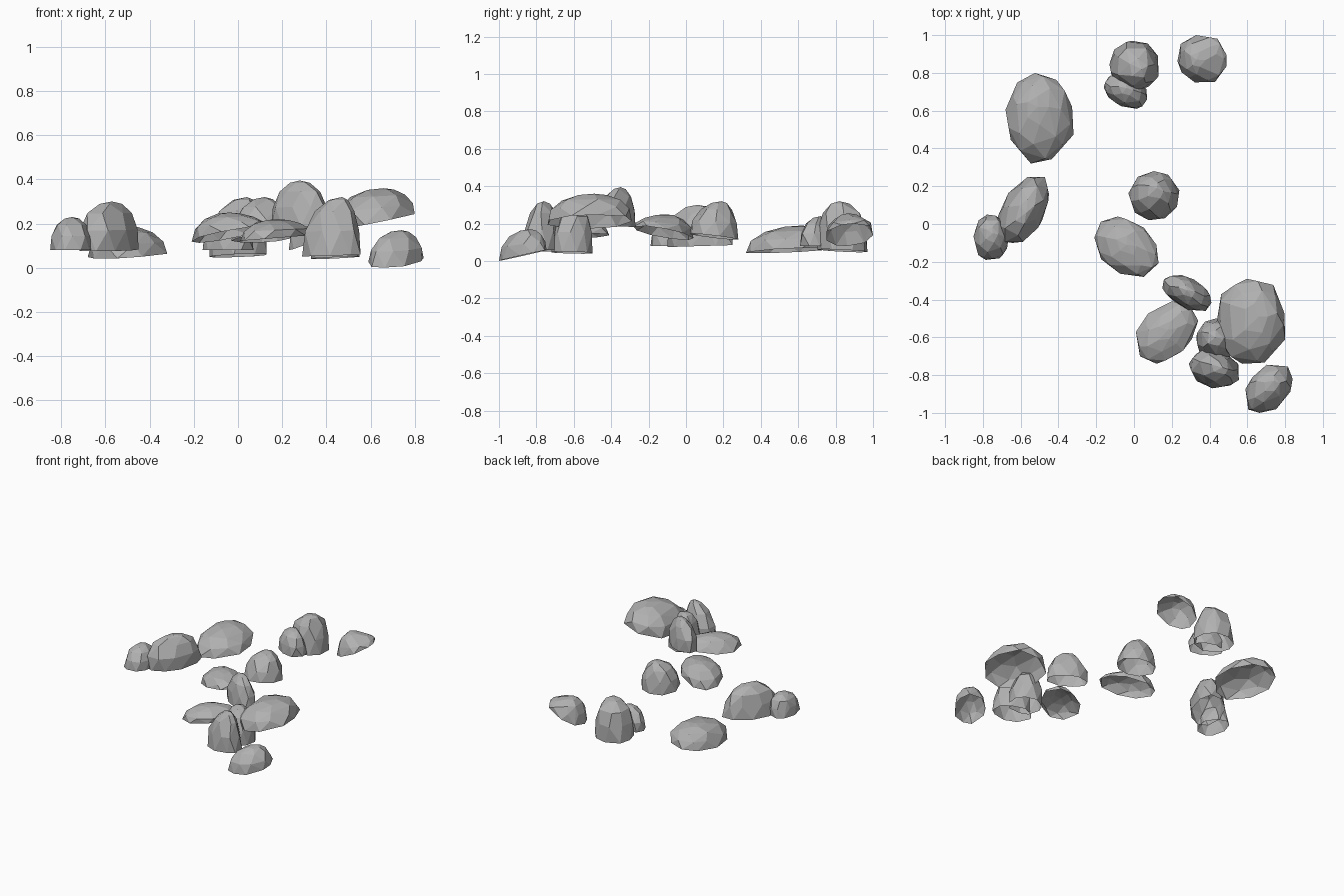
import bpy, bmesh, math, random

if "Cube" in bpy.data.objects:
    bpy.data.objects.remove(bpy.data.objects["Cube"])

random.seed(7)

grey = bpy.data.materials.new("stone_grey")
grey.diffuse_color = (0.44, 0.44, 0.44, 1)
grey.use_nodes = True
grey.node_tree.nodes["Principled BSDF"].inputs["Base Color"].default_value = grey.diffuse_color


def unit_ring(sides, phase, diag):
    """Irregular ring stretched to fill -1..1 on both axes; diag slants it."""
    pts = []
    for i in range(sides):
        a = phase + math.tau * (i + random.uniform(-0.2, 0.2)) / sides
        r = random.uniform(0.95, 1.05)
        pts.append((r * (math.cos(a) + diag * math.sin(a)),
                    r * (math.sin(a) + diag * math.cos(a))))

    def fit(vals):
        lo, hi = min(vals), max(vals)
        return [2 * (v - lo) / (hi - lo) - 1 for v in vals]
    return list(zip(fit([p[0] for p in pts]), fit([p[1] for p in pts])))


def rock(name, xs, ys, base, tilt, apex, full=2.2, diag=0.0, sides=9):
    """Faceted open-bottomed dome on a tilted base plane."""
    cx, cy = sum(xs) / 2, sum(ys) / 2
    rx, ry = (xs[1] - xs[0]) / 2, (ys[1] - ys[0]) / 2
    bm = bmesh.new()
    base_verts = set()
    for k, t in enumerate((0, 0.42, 0.76, 0.95)):
        r = math.sqrt(1 - t ** full)
        n = sides if k < 2 else sides - 2 * (k - 1)
        for u, v in unit_ring(n, k * math.pi / sides + 0.3, diag):
            dx, dy = u * rx * r, v * ry * r
            # the ring drifts towards the apex, staying inside the footprint
            drift = t * (1 - r * 0.9)
            x = cx + dx + (apex[0] - cx) * drift
            y = cy + dy + (apex[1] - cy) * drift
            floor = base + tilt[0] * (x - cx) + tilt[1] * (y - cy)
            vert = bm.verts.new((x, y, floor + (apex[2] - floor) * t))
            if k == 0:
                base_verts.add(vert)
    bm.verts.new(apex)
    bmesh.ops.convex_hull(bm, input=bm.verts[:])
    # open the underside
    under = [f for f in bm.faces if all(v in base_verts for v in f.verts)]
    bmesh.ops.delete(bm, geom=under, context='FACES')
    loose = [v for v in bm.verts if not v.link_faces]
    bmesh.ops.delete(bm, geom=loose, context='VERTS')
    bmesh.ops.dissolve_limit(bm, angle_limit=math.radians(6),
                             verts=bm.verts[:], edges=bm.edges[:])
    bmesh.ops.recalc_face_normals(bm, faces=bm.faces[:])
    if sum(f.normal.z * f.calc_area() for f in bm.faces) < 0:
        bmesh.ops.reverse_faces(bm, faces=bm.faces[:])
    mesh = bpy.data.meshes.new(name)
    bm.to_mesh(mesh)
    bm.free()
    mesh.materials.append(grey)
    bpy.context.collection.objects.link(bpy.data.objects.new(name, mesh))


# back group
rock("back_wide_rock", (-0.68, -0.32), (0.32, 0.80), 0.057, (0.06, 0.05),
     (-0.51, 0.62, 0.19), 2.0)
rock("back_tall_rock", (-0.13, 0.13), (0.70, 0.97), 0.055, (0.04, -0.05),
     (0.04, 0.82, 0.32), 2.8)
rock("back_small_rock", (-0.16, 0.07), (0.61, 0.79), 0.08, (0, 0),
     (-0.04, 0.72, 0.24), 2.5, -0.15)
rock("back_leaning_rock", (0.23, 0.49), (0.75, 1.0), 0.14, (0.45, 0.1),
     (0.33, 0.87, 0.255), 2.0)

# left pair
rock("left_tall_rock", (-0.72, -0.45), (-0.10, 0.25), 0.08, (0, 0.03),
     (-0.57, 0.06, 0.30), 3.0, 0.25)
rock("left_small_rock", (-0.85, -0.66), (-0.19, 0.05), 0.08, (0, 0),
     (-0.75, -0.05, 0.23), 2.5)

# middle pair
rock("middle_pointed_rock", (-0.03, 0.24), (0.02, 0.28), 0.13, (0.05, -0.12),
     (0.12, 0.19, 0.32), 2.0)
rock("middle_flat_rock", (-0.21, 0.13), (-0.28, 0.04), 0.15, (0.15, -0.13),
     (-0.04, -0.11, 0.25), 2.0, -0.15)

# front group
rock("front_upper_rock", (0.15, 0.41), (-0.46, -0.27), 0.185, (0, -0.03),
     (0.28, -0.35, 0.395), 2.5, -0.25)
rock("front_flat_rock", (0.01, 0.34), (-0.74, -0.41), 0.135, (0.08, 0.0),
     (0.18, -0.56, 0.22), 1.9, 0.2)
rock("front_wide_rock", (0.44, 0.80), (-0.74, -0.29), 0.21, (0.2, 0.03),
     (0.66, -0.49, 0.36), 2.4)
rock("front_column_rock", (0.33, 0.55), (-0.72, -0.50), 0.045, (0.05, -0.03),
     (0.43, -0.60, 0.30), 3.0)
rock("front_tall_rock", (0.29, 0.555), (-0.87, -0.66), 0.055, (0.03, 0),
     (0.47, -0.76, 0.32), 2.2, -0.1)
rock("front_low_rock", (0.59, 0.84), (-1.0, -0.745), 0.03, (0.02, 0.22),
     (0.74, -0.83, 0.17), 2.1, 0.15)
